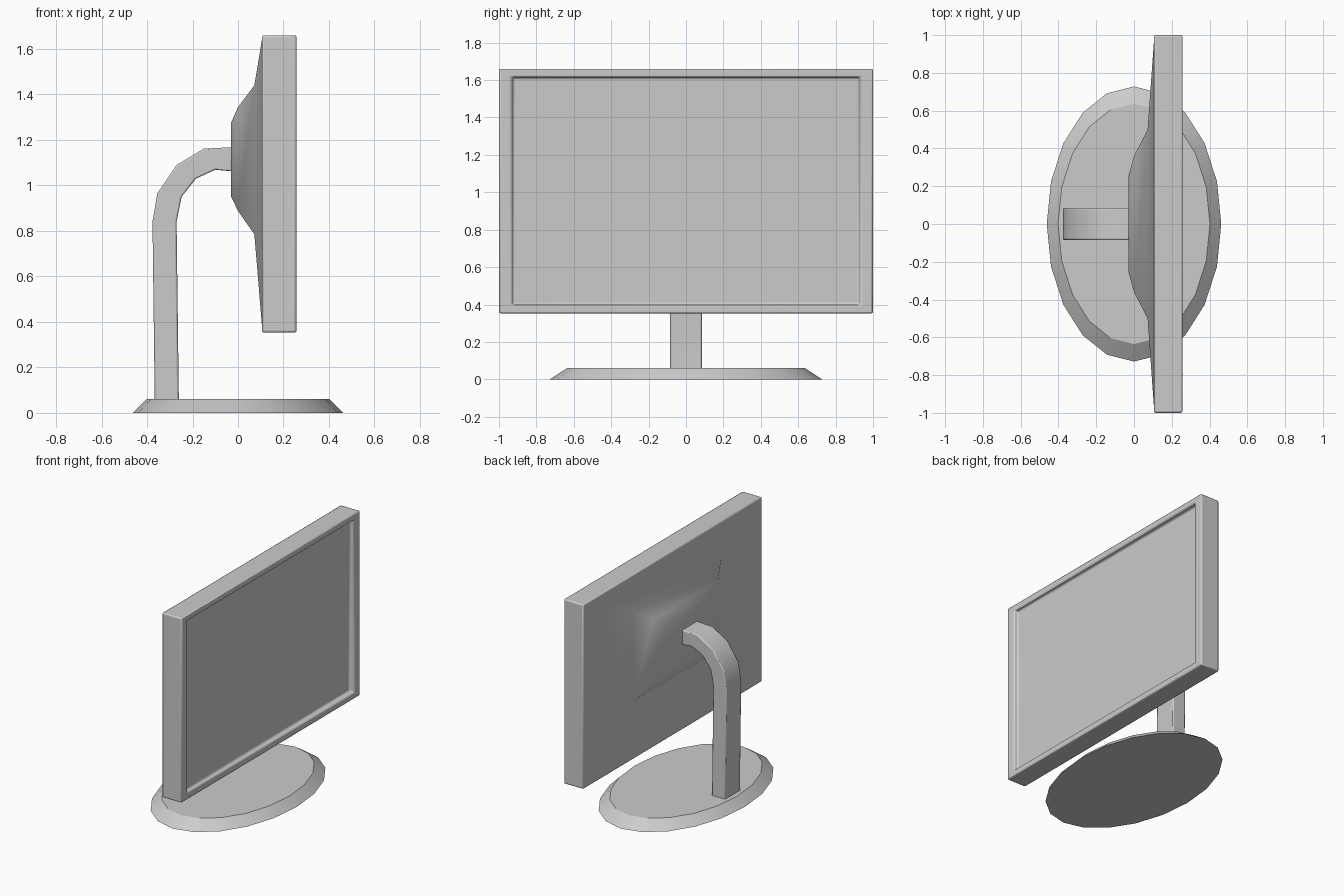
import bpy, bmesh, math

if "Cube" in bpy.data.objects:
    bpy.data.objects.remove(bpy.data.objects["Cube"])


def loft(name, rings, bevel=0.0):
    """Skin a list of equal-length point rings and cap both ends."""
    bm = bmesh.new()
    loops = [[bm.verts.new(p) for p in ring] for ring in rings]
    n = len(loops[0])
    for a, b in zip(loops, loops[1:]):
        for i in range(n):
            j = (i + 1) % n
            bm.faces.new((a[i], a[j], b[j], b[i]))
    bm.faces.new(loops[0])
    bm.faces.new(loops[-1])
    bmesh.ops.recalc_face_normals(bm, faces=bm.faces)
    mesh = bpy.data.meshes.new(name)
    bm.to_mesh(mesh)
    bm.free()
    obj = bpy.data.objects.new(name, mesh)
    bpy.context.collection.objects.link(obj)
    bpy.context.view_layer.objects.active = obj
    obj.select_set(True)
    if bevel:
        mod = obj.modifiers.new("edge_bevel", 'BEVEL')
        mod.width = bevel
        mod.segments = 2
        mod.limit_method = 'ANGLE'
        mod.angle_limit = math.radians(40)
    bpy.ops.object.shade_smooth_by_angle(angle=math.radians(30))
    obj.select_set(False)
    return obj


def rect(x, half_y, z0, z1):
    return [(x, -half_y, z0), (x, half_y, z0), (x, half_y, z1), (x, -half_y, z1)]


def ellipse(rx, ry, z, sides=20):
    return [(rx * math.cos(math.tau * i / sides),
             ry * math.sin(math.tau * i / sides), z) for i in range(sides)]


# Oval foot with sloping rim
loft("base", [ellipse(0.462, 0.728, 0), ellipse(0.402, 0.636, 0.06)])

# Curved stand arm: matching outer and inner side profiles
outer = [(-0.366, 0.05), (-0.376, 0.84), (-0.355, 0.965),
         (-0.27, 1.09), (-0.15, 1.162), (-0.025, 1.168)]
inner = [(-0.26, 0.05), (-0.27, 0.84), (-0.248, 0.95),
         (-0.185, 1.03), (-0.10, 1.069), (-0.025, 1.062)]
w = 0.085
loft("stand_arm", [[(ox, -w, oz), (ox, w, oz), (ix, w, iz), (ix, -w, iz)]
                   for (ox, oz), (ix, iz) in zip(outer, inner)], 0.007)

# Panel housing with recessed screen
loft("screen_panel", [rect(0.105, 1.0, 0.353, 1.66),
                      rect(0.257, 1.0, 0.353, 1.66),
                      rect(0.257, 0.932, 0.397, 1.618),
                      rect(0.225, 0.925, 0.403, 1.612)], 0.009)

# Stepped rear shell
loft("rear_shell", [rect(0.107, 0.99, 0.362, 1.652),
                    rect(0.072, 0.50, 0.785, 1.44),
                    rect(0.0, 0.36, 0.888, 1.345),
                    rect(-0.03, 0.25, 0.95, 1.277)])
